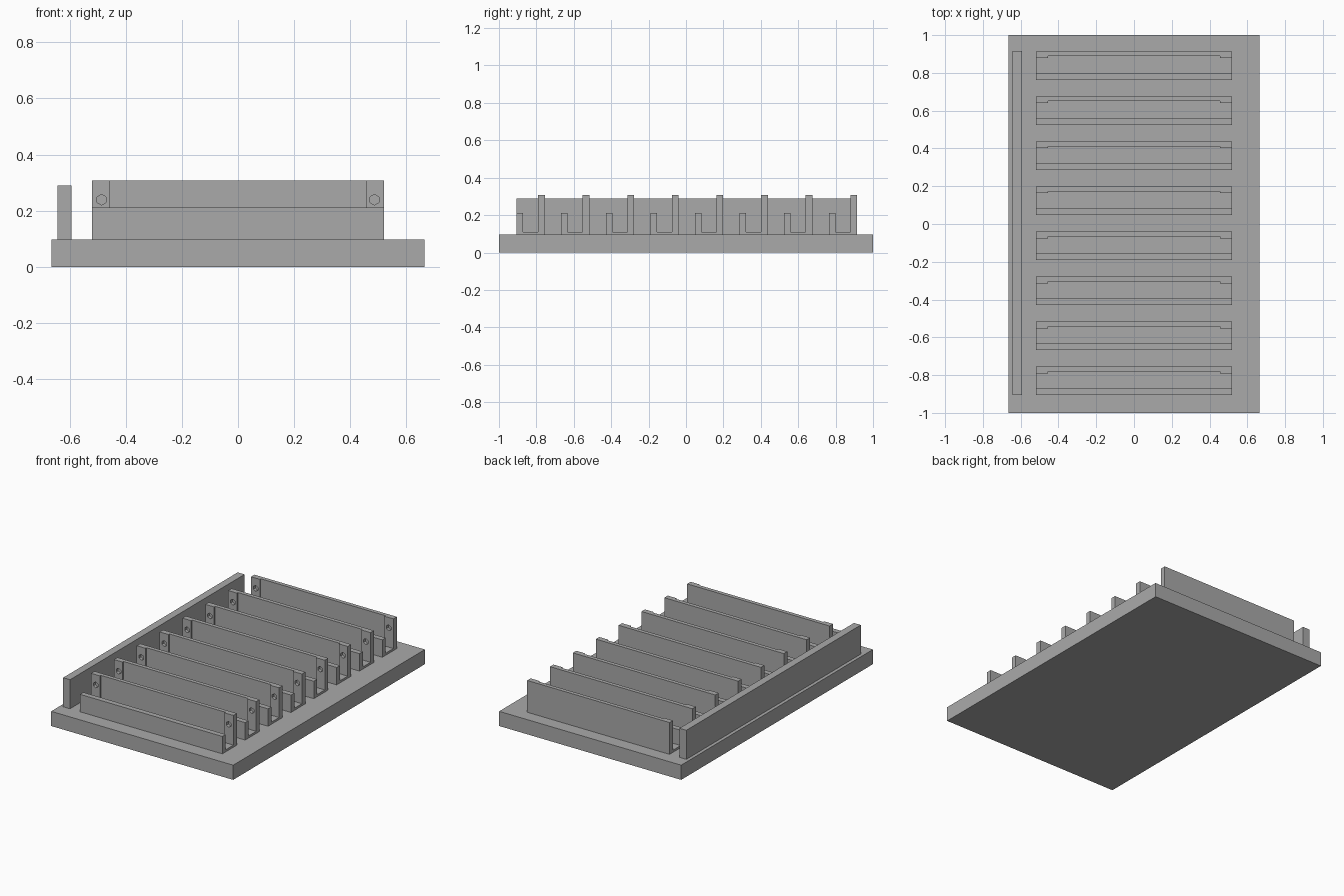
import bpy
import bmesh
from math import pi
from mathutils import Matrix, Vector

cube = bpy.data.objects.get("Cube")
if cube:
    bpy.data.objects.remove(cube, do_unlink=True)

grey = bpy.data.materials.new("plain grey")
grey.use_nodes = True
colour = (0.4, 0.4, 0.4, 1)
grey.diffuse_color = colour
grey.node_tree.nodes["Principled BSDF"].inputs["Base Color"].default_value = colour

BASE_TOP = 0.097
TRAY_X = 0.52
TAB_X = 0.456
TRAY_COUNT, PITCH, FIRST_Y = 8, 0.2385, -0.906


def finish(name, bm):
    bmesh.ops.recalc_face_normals(bm, faces=bm.faces)
    mesh = bpy.data.meshes.new(name)
    bm.to_mesh(mesh)
    bm.free()
    mesh.materials.append(grey)
    obj = bpy.data.objects.new(name, mesh)
    bpy.context.collection.objects.link(obj)
    return obj


def box(name, low, high):
    low, high = Vector(low), Vector(high)
    bm = bmesh.new()
    bmesh.ops.create_cube(bm, size=1, matrix=Matrix.Translation((low + high) / 2)
                          @ Matrix.Diagonal((*(high - low), 1)))
    return finish(name, bm)


def extrude_x(name, profile, half_width):
    bm = bmesh.new()
    face = bm.faces.new([bm.verts.new((-half_width, y, z)) for y, z in profile])
    new = bmesh.ops.extrude_face_region(bm, geom=[face])["geom"]
    bmesh.ops.translate(bm, vec=(2 * half_width, 0, 0),
                        verts=[v for v in new if isinstance(v, bmesh.types.BMVert)])
    return finish(name, bm)


def hex_pin(name, x, y, z, radius, depth):
    bm = bmesh.new()
    bmesh.ops.create_cone(bm, cap_ends=True, segments=6, radius1=radius, radius2=radius,
                          depth=depth, matrix=Matrix.Translation((x, y, z))
                          @ Matrix.Rotation(pi / 2, 4, "X"))
    return finish(name, bm)


def carve(obj, cutters):
    # Bake the cuts into the mesh and drop the cutters
    for cutter in cutters:
        mod = obj.modifiers.new("cut", "BOOLEAN")
        mod.operation, mod.solver, mod.object = "DIFFERENCE", "EXACT", cutter
    graph = bpy.context.evaluated_depsgraph_get()
    mesh = bpy.data.meshes.new_from_object(obj.evaluated_get(graph))
    obj.modifiers.clear()
    obj.data = mesh
    for cutter in cutters:
        bpy.data.objects.remove(cutter, do_unlink=True)


# Base plate and the long wall on the right side
box("base_plate", (-0.665, -1, 0), (0.665, 1, BASE_TOP))
box("side_wall", (-0.643, -0.906, BASE_TOP), (-0.593, 0.915, 0.289))

# Tray: low front lip, thin floor, tall back wall
FLOOR, LIP_TOP, WALL_TOP = 0.111, 0.212, 0.307
LIP_BACK, WALL_FRONT, WALL_BACK = 0.035, 0.115, 0.151
tray = extrude_x("tray_1", [
    (0, BASE_TOP), (WALL_BACK, BASE_TOP), (WALL_BACK, WALL_TOP), (WALL_FRONT, WALL_TOP),
    (WALL_FRONT, FLOOR), (LIP_BACK, FLOOR), (LIP_BACK, LIP_TOP), (0, LIP_TOP)], TRAY_X)

# Recess between the end tabs, and a blind six-sided hole in each tab
cutters = [box("recess_cutter", (-TAB_X, WALL_FRONT - 0.02, FLOOR),
               (TAB_X, WALL_FRONT + 0.01, 0.4))]
for side in (-1, 1):
    cutters.append(hex_pin("hole_cutter", side * 0.486, WALL_FRONT, 0.239, 0.019, 0.04))
carve(tray, cutters)

# Row of identical trays
tray.location.y = FIRST_Y
for i in range(1, TRAY_COUNT):
    copy = bpy.data.objects.new(f"tray_{i + 1}", tray.data)
    copy.location.y = FIRST_Y + i * PITCH
    bpy.context.collection.objects.link(copy)
